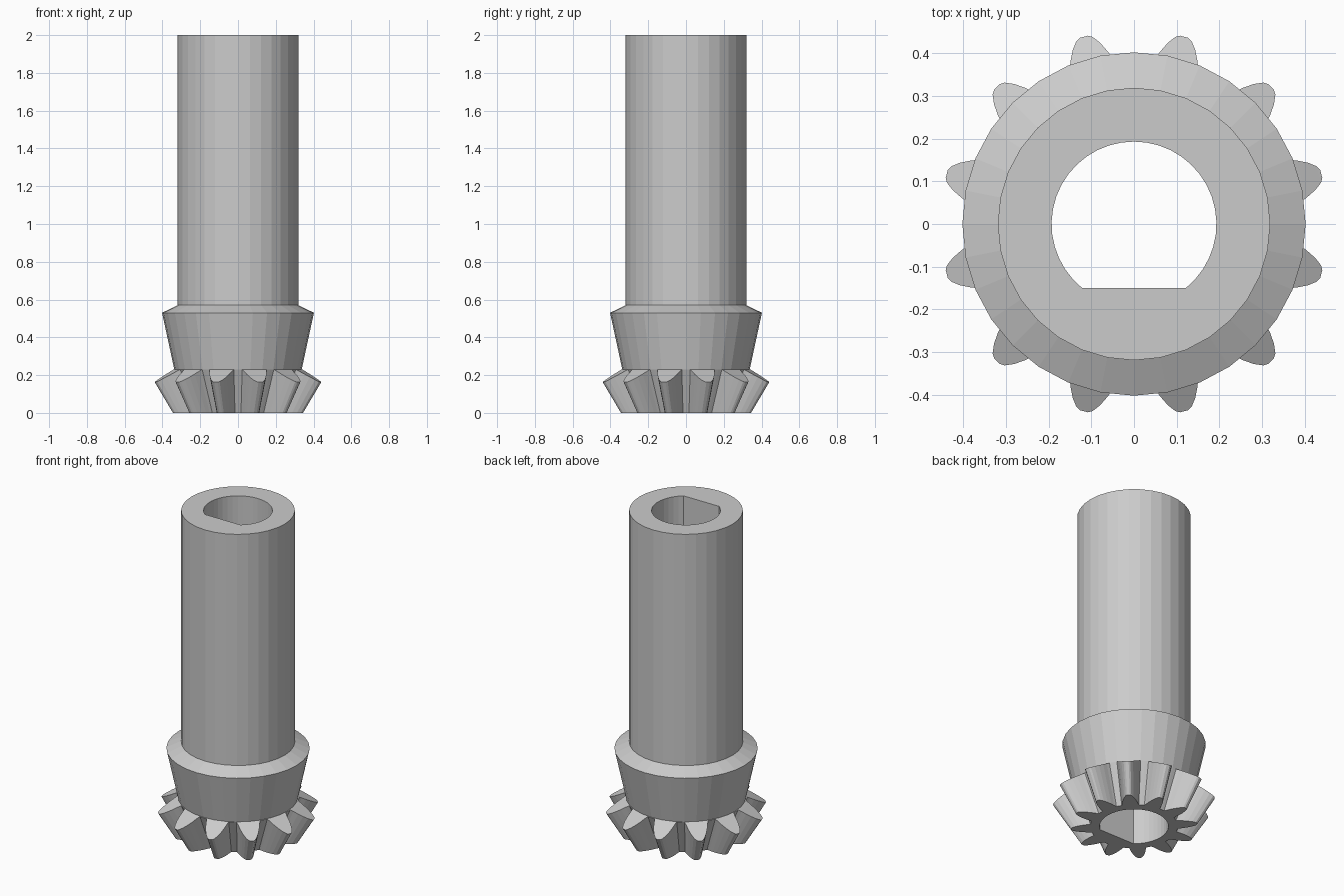
import bpy, bmesh
from math import sin, cos, tau, radians, asin, pi

if "Cube" in bpy.data.objects:
    bpy.data.objects.remove(bpy.data.objects["Cube"], do_unlink=True)

SEGMENTS = 32
TEETH = 12
APEX = 0.58        # depth of the pitch cone apex below the base
ROOT_R, ROOT_Z = 0.342, 0.23

steel = bpy.data.materials.new("grey_steel")
steel.use_nodes = True
steel.diffuse_color = (0.6, 0.6, 0.6, 1)
steel.node_tree.nodes["Principled BSDF"].inputs["Base Color"].default_value = (0.6, 0.6, 0.6, 1)


def finish(bm, name):
    bmesh.ops.recalc_face_normals(bm, faces=bm.faces)
    mesh = bpy.data.meshes.new(name)
    bm.to_mesh(mesh)
    bm.free()
    mesh.materials.append(steel)
    obj = bpy.data.objects.new(name, mesh)
    bpy.context.collection.objects.link(obj)
    return obj


def stack(name, loops):
    """Closed solid made by bridging equal loops from bottom to top."""
    bm = bmesh.new()
    rings = [[bm.verts.new(p) for p in loop] for loop in loops]
    n = len(rings[0])
    for low, high in zip(rings, rings[1:]):
        for i in range(n):
            j = (i + 1) % n
            bm.faces.new((low[i], low[j], high[j], high[i]))
    bm.faces.new(rings[0][::-1])
    bm.faces.new(rings[-1])
    return finish(bm, name)


def circle(r, z):
    return [(r * cos(tau * i / SEGMENTS), r * sin(tau * i / SEGMENTS), z)
            for i in range(SEGMENTS)]


def bevel_pinion():
    # tooth flank: radius and half angle in degrees, from root to tip
    flank = [(ROOT_R, 11.3), (0.358, 9.8), (0.383, 8.2), (0.408, 6.4),
             (0.432, 4.4), (0.449, 2.5), (0.454, 1.2)]
    bm = bmesh.new()

    def pair(r, angle):
        z = ROOT_Z - (r - ROOT_R) * 0.6
        s = APEX / (APEX + z)
        x, y = r * cos(angle), r * sin(angle)
        return bm.verts.new((x, y, z)), bm.verts.new((x * s, y * s, 0))

    outline, cap = [], []
    for k in range(TEETH):
        mid = tau * (k + 0.5) / TEETH
        right = [pair(r, mid - radians(a)) for r, a in flank]
        left = [pair(r, mid + radians(a)) for r, a in flank]
        # sloping back face of the tooth
        for i in range(len(flank) - 1):
            bm.faces.new((right[i][0], right[i + 1][0], left[i + 1][0], left[i][0]))
        valley = pair(ROOT_R, mid + pi / TEETH)
        outline += right + left[::-1] + [valley]
        cap += [right[0][0], left[0][0], valley[0]]
    # flanks, tips and valleys converge on the apex
    for (t0, b0), (t1, b1) in zip(outline, outline[1:] + outline[:1]):
        bm.faces.new((b0, b1, t1, t0))
    bm.faces.new(cap)
    bm.faces.new([b for t, b in outline][::-1])
    return finish(bm, "bevel_pinion")


def bore_cutter(r=0.193, flat_y=-0.15):
    # D-shaped hole with the flat towards the front
    start = asin(flat_y / r)
    sweep = pi - 2 * start
    angles = [start + sweep * i / SEGMENTS for i in range(SEGMENTS + 1)]
    return stack("bore_cutter", [[(r * cos(a), r * sin(a), z) for a in angles]
                                 for z in (-0.1, 2.1)])


def boolean(target, other, operation):
    mod = target.modifiers.new(operation.lower(), 'BOOLEAN')
    mod.object, mod.operation, mod.solver = other, operation, 'EXACT'
    bpy.context.view_layer.objects.active = target
    bpy.ops.object.modifier_apply(modifier=mod.name)
    bpy.data.objects.remove(other, do_unlink=True)


# shaft with tapered collar, pinion teeth below, keyed bore through all
shaft = stack("pinion_shaft", [circle(r, z) for r, z in
              ((0.334, 0.215), (0.402, 0.53), (0.319, 0.57), (0.319, 2.0))])
boolean(shaft, bevel_pinion(), 'UNION')
boolean(shaft, bore_cutter(), 'DIFFERENCE')
